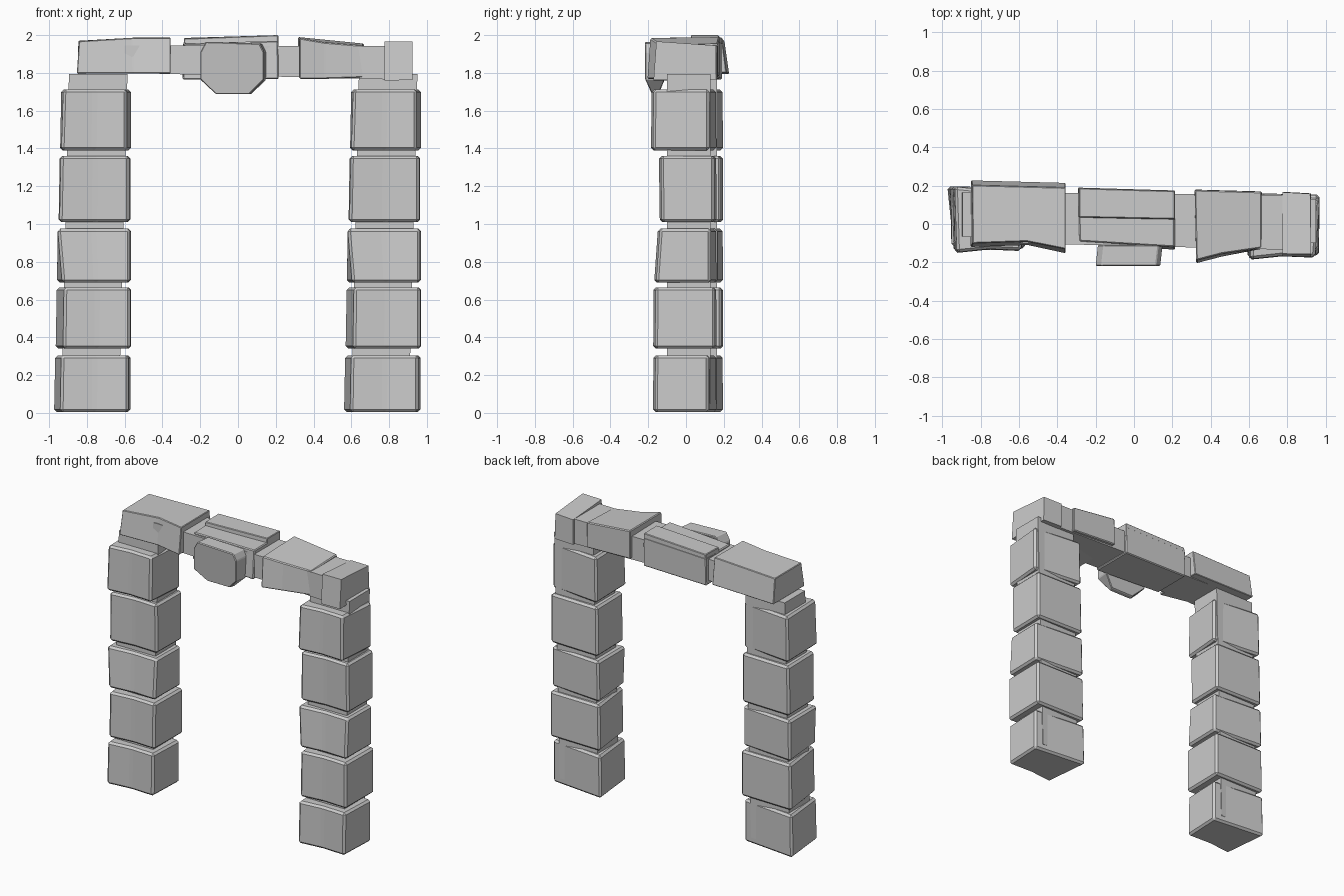
import bpy, bmesh


def loft(name, low, high, bevel=0.0):
    """Stone made from a lower and an upper ring of points."""
    bm = bmesh.new()
    a = [bm.verts.new(p) for p in low]
    b = [bm.verts.new(p) for p in high]
    n = len(a)
    bm.faces.new(a[::-1])
    bm.faces.new(b)
    for i in range(n):
        j = (i + 1) % n
        bm.faces.new((a[i], a[j], b[j], b[i]))
    bmesh.ops.recalc_face_normals(bm, faces=bm.faces)
    if bevel:
        bmesh.ops.bevel(bm, geom=list(bm.edges), offset=bevel, segments=1,
                        affect='EDGES', profile=0.5)
    me = bpy.data.meshes.new(name)
    bm.to_mesh(me)
    bm.free()
    ob = bpy.data.objects.new(name, me)
    bpy.context.collection.objects.link(ob)
    return ob


def footprint(xbl, xfl, xfr, xbr, yf, yb, ybr, z, dip, dx, dy):
    """Irregular footprint with a slightly hollow front."""
    pts = [(xfl, yf), ((xfl + xfr) / 2, yf + dip), (xfr, yf + dip * 0.6),
           (xbr, ybr), (xbl, yb)]
    return [(x + dx, y + dy, z) for x, y in pts]


# z0, z1, back-left x, front-left x low/high, front-right x, back-right x,
# front y low/high, back-right y
STONES = [
    (0.005, 0.305, -0.975, -0.940, -0.935, -0.580, -0.568, -0.142, -0.138, 0.155),
    (0.340, 0.665, -0.967, -0.925, -0.920, -0.570, -0.565, -0.140, -0.138, 0.188),
    (0.690, 0.975, -0.960, -0.930, -0.955, -0.572, -0.566, -0.135, -0.115, 0.165),
    (1.010, 1.360, -0.950, -0.945, -0.938, -0.575, -0.570, -0.105, -0.110, 0.185),
    (1.390, 1.712, -0.942, -0.935, -0.925, -0.590, -0.565, -0.152, -0.148, 0.157),
]

for side, dx, dy in (("left", 0, 0), ("right", 1.535, -0.035)):
    # stacked pillar stones
    for i, (z0, z1, bl, fl0, fl1, fr, br, y0, y1, ybr) in enumerate(STONES):
        loft(f"{side}_pillar_stone_{i + 1}",
             footprint(bl, fl0, fr, br, y0, 0.197, ybr, z0, 0.018, dx, dy),
             footprint(bl + 0.006, fl1, fr, br, y1, 0.195, ybr, z1, 0.018, dx, dy),
             0.014)
    # narrow inner core that shows in the joints and as the cap
    loft(f"{side}_pillar_core",
         [(x + dx, y + dy, 0.05) for x, y in
          ((-0.935, -0.065), (-0.63, -0.065), (-0.63, 0.165), (-0.935, 0.165))],
         [(x + dx, y + dy, 1.795) for x, y in
          ((-0.895, -0.065), (-0.585, -0.065), (-0.585, 0.165), (-0.895, 0.165))])

# inner lintel beam
loft("lintel_core",
     [(-0.6, -0.10, 1.80), (0.82, -0.135, 1.765), (0.82, 0.15, 1.765), (-0.6, 0.165, 1.80)],
     [(-0.6, -0.10, 1.945), (0.82, -0.135, 1.942), (0.82, 0.15, 1.942), (-0.6, 0.165, 1.945)])

# left lintel stone, its front flaring towards the opening
loft("lintel_stone_left",
     [(-0.853, -0.12, 1.797), (-0.555, -0.11, 1.797), (-0.357, -0.153, 1.797),
      (-0.357, 0.215, 1.80), (-0.85, 0.228, 1.795)],
     [(-0.842, -0.10, 1.968), (-0.56, -0.09, 1.985), (-0.357, -0.13, 1.985),
      (-0.357, 0.19, 1.987), (-0.845, 0.203, 1.97)], 0.004)

# middle lintel stone with a raised back half
loft("lintel_stone_middle",
     [(-0.293, -0.095, 1.765), (0.215, -0.135, 1.767), (0.215, 0.175, 1.767), (-0.293, 0.19, 1.765)],
     [(-0.285, -0.09, 1.955), (0.213, -0.12, 1.97), (0.213, 0.175, 1.97), (-0.29, 0.19, 1.96)], 0.006)
loft("lintel_stone_middle_ridge",
     [(-0.293, 0.03, 1.90), (0.215, 0.02, 1.90), (0.215, 0.175, 1.90), (-0.293, 0.19, 1.90)],
     [(-0.285, 0.036, 1.982), (0.213, 0.026, 2.0), (0.213, 0.172, 2.0), (-0.285, 0.187, 1.985)], 0.004)

# right lintel stone with a kinked front
loft("lintel_stone_right",
     [(0.325, -0.205, 1.768), (0.46, -0.17, 1.768), (0.668, -0.13, 1.775),
      (0.668, 0.17, 1.775), (0.315, 0.18, 1.79)],
     [(0.325, -0.19, 1.985), (0.46, -0.155, 1.962), (0.666, -0.125, 1.945),
      (0.666, 0.168, 1.955), (0.317, 0.178, 1.99)], 0.006)

# end lintel stone
loft("lintel_stone_end",
     [(0.775, -0.17, 1.76), (0.925, -0.172, 1.762), (0.925, 0.16, 1.765), (0.775, 0.168, 1.765)],
     [(0.775, -0.155, 1.965), (0.925, -0.157, 1.967), (0.92, 0.158, 1.945), (0.775, 0.166, 1.942)])

# keystone hanging on the front, tapering at the bottom
KEY = [(-0.2, 1.91), (-0.2, 1.765), (-0.118, 1.687), (0.06, 1.687),
       (0.137, 1.765), (0.137, 1.91), (0.115, 1.955), (-0.17, 1.965)]
loft("keystone",
     [(x, -0.18 if z < 1.7 else -0.218, z) for x, z in KEY],
     [(x + 0.012, -0.145 if z < 1.7 else -0.11, z) for x, z in KEY], 0.005)
